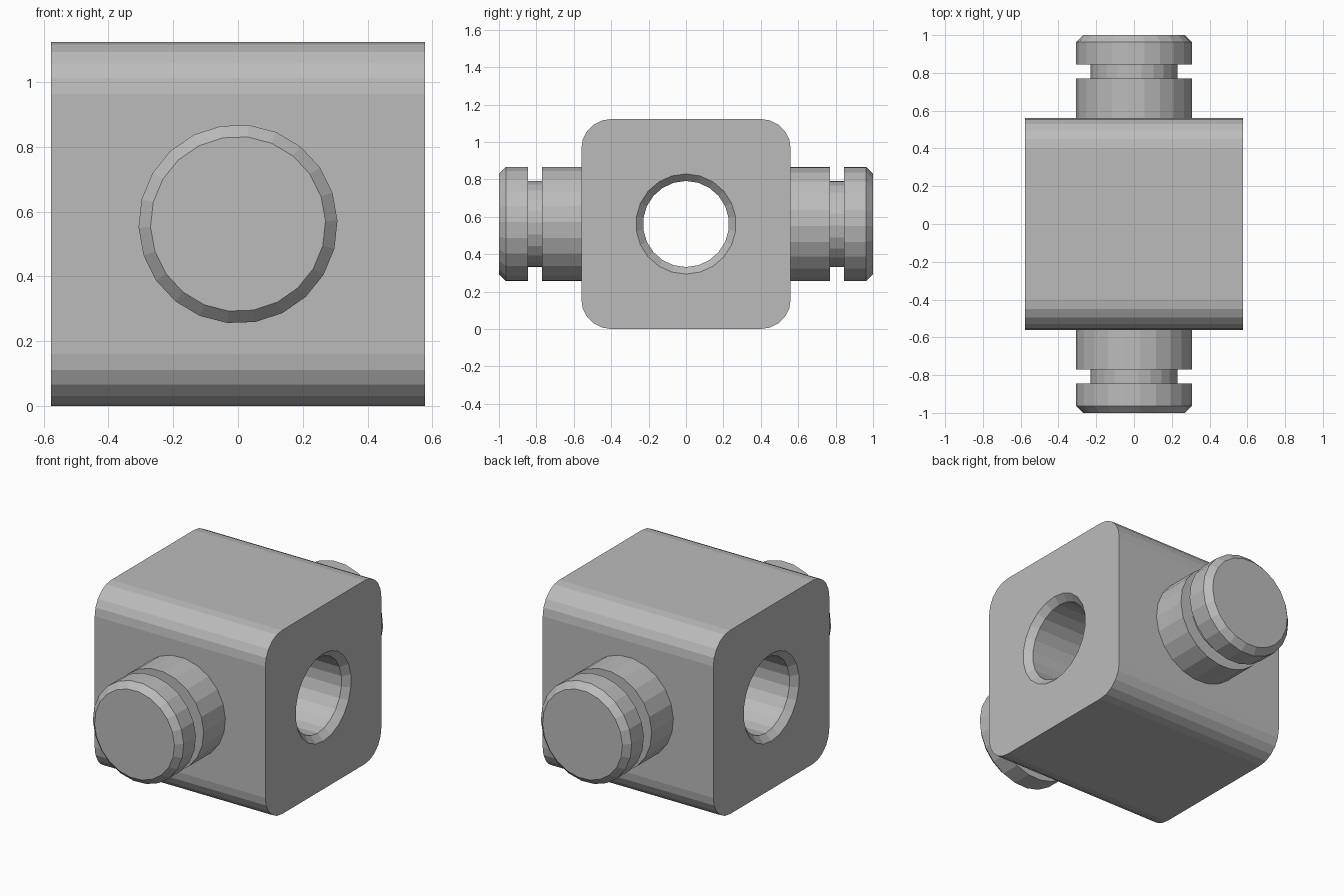
import bpy, bmesh, math
from mathutils import Matrix

cube = bpy.data.objects.get("Cube")
if cube:
    bpy.data.objects.remove(cube, do_unlink=True)

HALF_X, HALF_Y, HEIGHT = 0.577, 0.56, 1.123
MID_Z = HEIGHT / 2
SIDES = 22

grey = bpy.data.materials.new("plain_grey")
grey.use_nodes = True
colour = (0.5, 0.5, 0.5, 1)
grey.diffuse_color = colour
grey.node_tree.nodes["Principled BSDF"].inputs["Base Color"].default_value = colour


def finish(name, bm):
    bmesh.ops.recalc_face_normals(bm, faces=bm.faces)
    mesh = bpy.data.meshes.new(name)
    bm.to_mesh(mesh)
    bm.free()
    mesh.materials.append(grey)
    obj = bpy.data.objects.new(name, mesh)
    bpy.context.collection.objects.link(obj)
    return obj


def lathe(name, profile, rotation, phase=0.0):
    """Closed solid turned around z from (distance, radius) pairs, then rotated."""
    bm = bmesh.new()
    rings = []
    for along, radius in profile:
        angles = [math.tau * i / SIDES + phase for i in range(SIDES)]
        rings.append([bm.verts.new((radius * math.cos(a), radius * math.sin(a), along))
                      for a in angles])
    for low, high in zip(rings, rings[1:]):
        for i in range(SIDES):
            j = (i + 1) % SIDES
            bm.faces.new((low[i], low[j], high[j], high[i]))
    bm.faces.new(rings[0])
    bm.faces.new(rings[-1])
    bm.transform(Matrix.Translation((0, 0, MID_Z)) @ rotation)
    return finish(name, bm)


# Block with its four lengthwise edges rounded
bm = bmesh.new()
bmesh.ops.create_cube(bm, size=1)
bm.transform(Matrix.Translation((0, 0, MID_Z))
             @ Matrix.Diagonal((2 * HALF_X, 2 * HALF_Y, HEIGHT, 1)))
long_edges = [e for e in bm.edges if abs(e.verts[0].co.x - e.verts[1].co.x) > 0.1]
bmesh.ops.bevel(bm, geom=long_edges, offset=0.16, segments=5, profile=0.5,
                affect='EDGES')
block = finish("block", bm)

# Chamfered through hole
bore, mouth, chamfer, over = 0.23, 0.268, 0.038, 0.02
inner, outer = HALF_X - chamfer, HALF_X + over
wide = mouth + over
cutter = lathe("hole_cutter",
               [(-outer, wide), (-inner, bore), (inner, bore), (outer, wide)],
               Matrix.Rotation(math.pi / 2, 4, 'Y'))
cutter.hide_render = True
cut = block.modifiers.new("hole", 'BOOLEAN')
cut.operation = 'DIFFERENCE'
cut.solver = 'EXACT'
cut.object = cutter
bpy.context.view_layer.objects.active = block
bpy.ops.object.modifier_apply(modifier=cut.name)
bpy.data.objects.remove(cutter, do_unlink=True)

# Grooved pins with chamfered tips, front and back
pin = [(HALF_Y - 0.02, 0.307), (0.77, 0.307), (0.77, 0.23), (0.845, 0.23),
       (0.845, 0.307), (0.963, 0.307), (1.0, 0.27)]
for name, side in (("front_pin", 1), ("back_pin", -1)):
    lathe(name, pin, Matrix.Rotation(side * math.pi / 2, 4, 'X'), math.radians(2))
